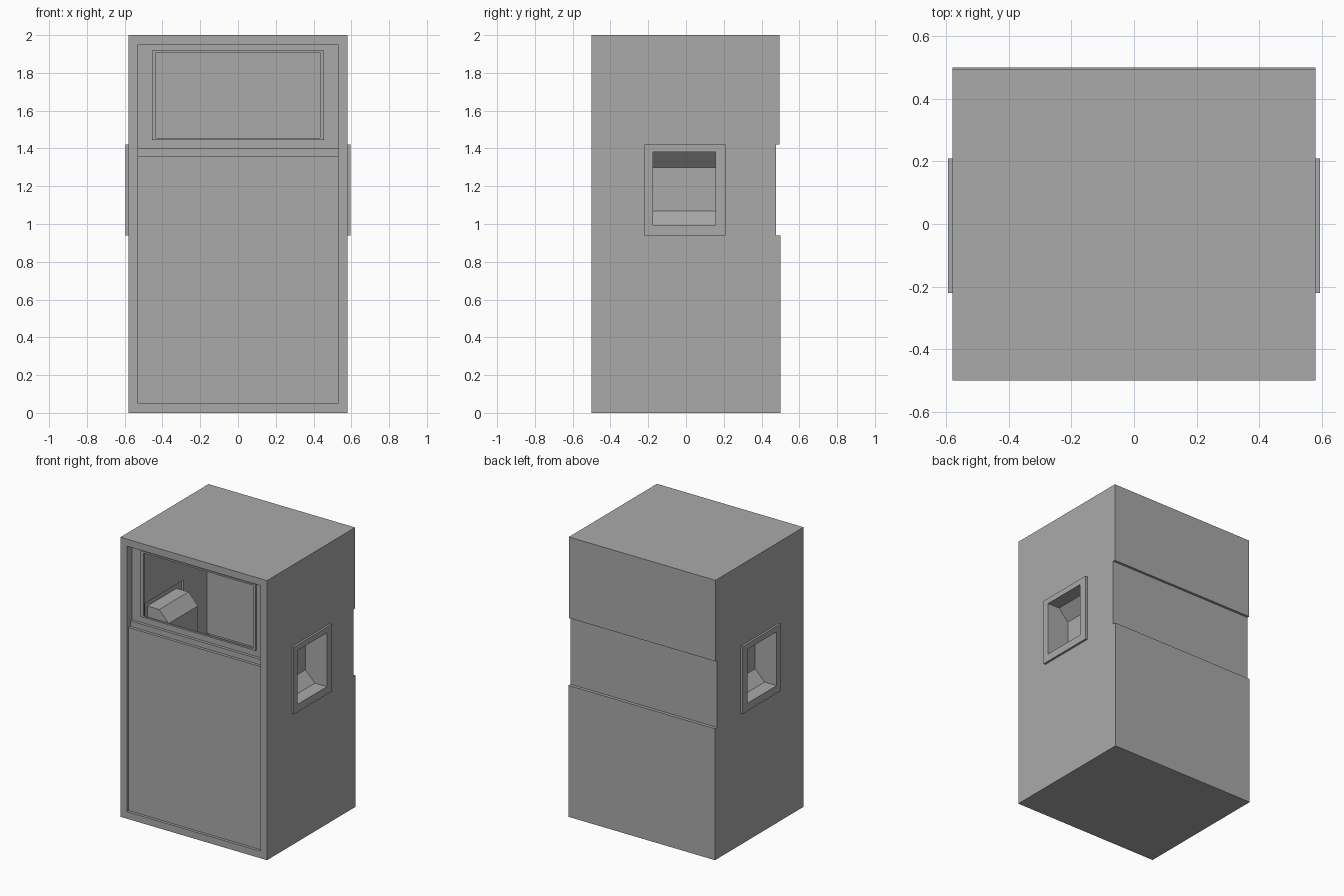
import bpy
import bmesh

cube = bpy.data.objects.get("Cube")
if cube:
    bpy.data.objects.remove(cube, do_unlink=True)

grey = bpy.data.materials.new("cabinet grey")
grey.use_nodes = True
grey.diffuse_color = (0.4, 0.4, 0.4, 1)
grey.node_tree.nodes["Principled BSDF"].inputs["Base Color"].default_value = (0.4, 0.4, 0.4, 1)

W, D, H = 0.58, 0.5, 2.0      # half width, half depth, height
GROOVE = 0.477                # y of the recessed back band
BAND = (0.94, 1.42)           # height range shared by handles and back band


def finish(name, bm):
    mesh = bpy.data.meshes.new(name)
    bm.to_mesh(mesh)
    bm.free()
    mesh.materials.append(grey)
    obj = bpy.data.objects.new(name, mesh)
    bpy.context.collection.objects.link(obj)
    return obj


def nested_rects(name, steps, place, flip=False, cap=False):
    """Bridge a series of rectangles; each step is ((u0, v0, u1, v1), depth)."""
    bm = bmesh.new()
    loops = []
    for (u0, v0, u1, v1), d in steps:
        corners = ((u0, v0), (u1, v0), (u1, v1), (u0, v1))
        loops.append([bm.verts.new(place(u, v, d)) for u, v in corners])
    for a, b in zip(loops, loops[1:]):
        for i in range(4):
            j = (i + 1) % 4
            bm.faces.new((a[i], a[j], b[j], b[i]))
    if cap:
        bm.faces.new(loops[-1])
    if flip:
        bmesh.ops.reverse_faces(bm, faces=bm.faces[:])
    return finish(name, bm)


def front(u, v, d):
    return (u, d - D, v)


# Top, stepped back and bottom swept across the width
bm = bmesh.new()
path = [(-D, H), (0.495, H), (0.495, BAND[1]), (GROOVE, BAND[1]),
        (GROOVE, BAND[0]), (D, BAND[0]), (D, 0), (-D, 0)]
rows = [[bm.verts.new((x, y, z)) for x in (-W, W)] for y, z in path]
for a, b in zip(rows, rows[1:]):
    bm.faces.new((a[0], a[1], b[1], b[0]))
finish("cabinet_top_back_bottom", bm)

# Front rim, recessed baffle and raised opening frame, open to the hollow inside
rim = (-0.53, 0.05, 0.53, 1.95)
frame = (-0.455, 1.445, 0.455, 1.918)
opening = (-0.433, 1.456, 0.433, 1.907)
nested_rects("front_rim", [((-W, 0, W, H), 0), (rim, 0), (rim, 0.06)], front)
nested_rects("horn_baffle", [(rim, 0.06), (frame, 0.06)], front)
nested_rects("horn_frame", [(frame, 0.06), (frame, 0.05),
                            (opening, 0.05), (opening, 0.06)], front)

# Lower grille panel and the ledge strip above it
panel = (-0.53, 0.05, 0.53, 1.36)
strip = (-0.53, 1.36, 0.53, 1.40)
nested_rects("grille_panel", [(panel, 0.06), (panel, 0.02)], front, cap=True)
nested_rects("ledge_strip", [(strip, 0.06), (strip, 0.04)], front, cap=True)

# Side walls and recessed handle cups, mirrored left and right
plate = (-0.22, BAND[0], 0.21, BAND[1])
mouth = (-0.175, 0.995, 0.155, 1.38)
floor = (-0.175, 1.07, 0.155, 1.30)
for side, sign in (("left", 1), ("right", -1)):
    def place(u, v, d, s=sign):
        return (s * (W - d), u, v)
    flip = sign < 0
    nested_rects(side + "_wall", [((-D, 0, GROOVE, H), 0), (plate, 0)], place, flip)
    for part, z0, z1, y1 in (("upper", BAND[1], H, 0.495), ("lower", 0, BAND[0], D)):
        nested_rects(f"{side}_wall_{part}_edge", [((GROOVE, z0, y1, z1), 0)],
                     place, flip, cap=True)
    nested_rects(side + "_handle", [(plate, 0), (plate, -0.015), (mouth, -0.015),
                                    (mouth, 0.08), (floor, 0.155)], place, flip, cap=True)
